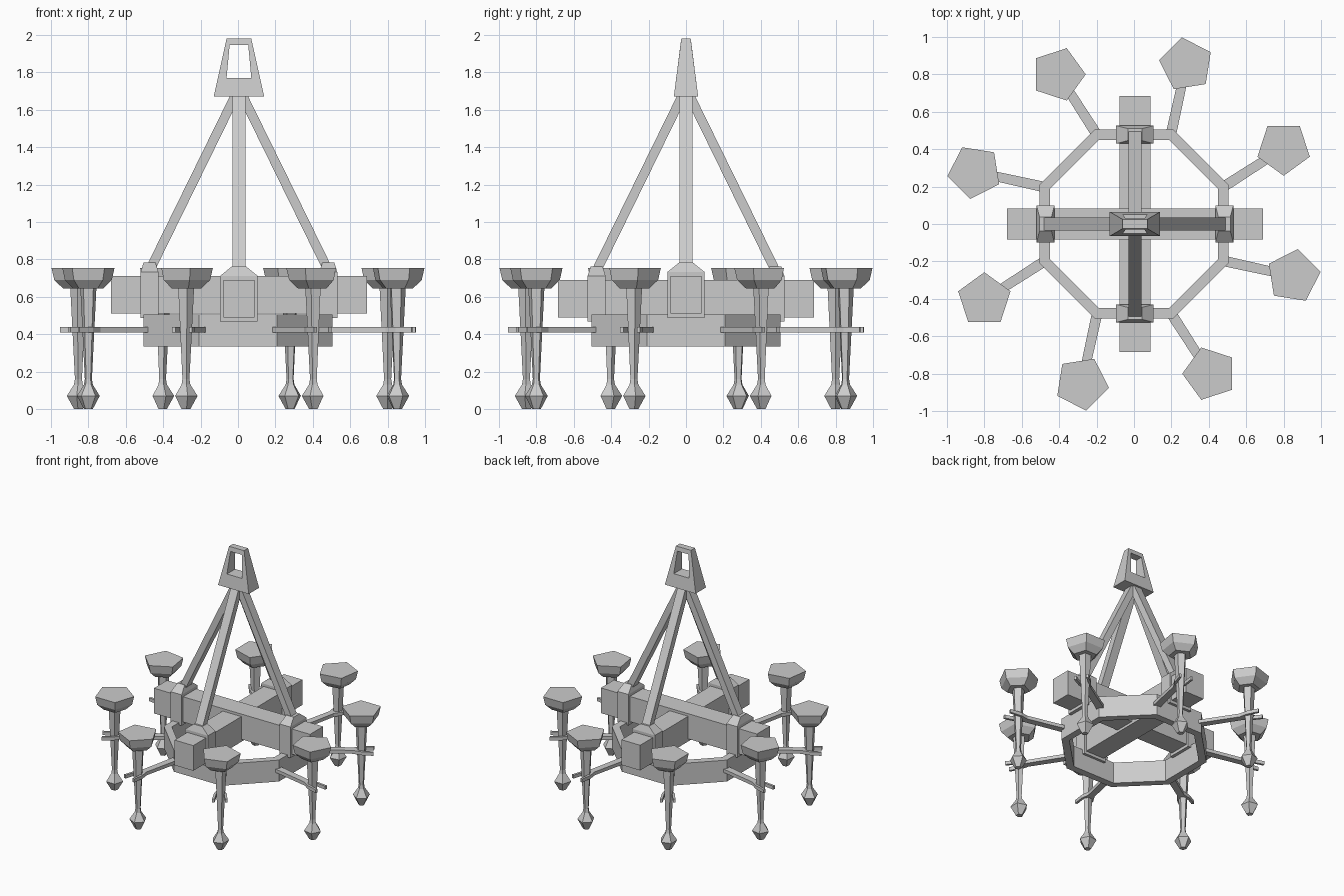
import bpy, bmesh
from math import pi, cos, sin, atan2, radians, hypot
from mathutils import Vector, Matrix

if "Cube" in bpy.data.objects:
    bpy.data.objects.remove(bpy.data.objects["Cube"])

OX = 0.005          # slight sideways offset of the beams and hanger


def add(name, verts, faces, mat=None):
    me = bpy.data.meshes.new(name)
    me.from_pydata([tuple(v) for v in verts], [], faces)
    bm = bmesh.new()
    bm.from_mesh(me)
    bmesh.ops.recalc_face_normals(bm, faces=bm.faces)
    bm.to_mesh(me)
    bm.free()
    ob = bpy.data.objects.new(name, me)
    if mat:
        ob.matrix_world = mat
    bpy.context.collection.objects.link(ob)
    return ob


def loft(name, rings, mat=None, closed=False):
    """Skin a list of equal-length point loops; cap the ends or close the loop."""
    n, m = len(rings[0]), len(rings)
    verts = [p for r in rings for p in r]
    faces = []
    for i in range(m if closed else m - 1):
        a, b = i * n, (i + 1) % m * n
        faces += [(a + j, a + (j + 1) % n, b + (j + 1) % n, b + j) for j in range(n)]
    if not closed:
        faces += [tuple(range(n)), tuple(range((m - 1) * n, m * n))]
    return add(name, verts, faces, mat)


def rect(hx, hy, z):
    return [(-hx, -hy, z), (hx, -hy, z), (hx, hy, z), (-hx, hy, z)]


def ngon(r, z, n, start):
    return [(r * cos(start + 2 * pi * k / n), r * sin(start + 2 * pi * k / n), z) for k in range(n)]


shift = Matrix.Translation((OX, 0, 0))

# Crossed beams, one slightly higher than the other
for name, ang, z in (("cross_beam_x", 0, 0.51), ("cross_beam_y", pi / 2, 0.49)):
    loft(name, [rect(0.685, 0.082, z), rect(0.685, 0.082, z + 0.2)],
         shift @ Matrix.Rotation(ang, 4, 'Z'))

# Beam clamps with tapered caps, and the sloping rods up to the hanger
for k in range(4):
    rot = shift @ Matrix.Rotation(k * pi / 2, 4, 'Z')
    dz = 0 if k % 2 == 0 else -0.02
    loft(f"beam_clamp_{k}",
         [rect(0.048, 0.1, 0.487), rect(0.048, 0.1, 0.732), rect(0.032, 0.038, 0.782)],
         rot @ Matrix.Translation((0.478, 0, dz)))
    lo, hi = Vector((0.478, 0, 0.74)), Vector((0.012, 0, 1.69))
    d = (hi - lo).normalized()
    u, v = Vector((d.z, 0, -d.x)) * 0.025, Vector((0, 0.034, 0))
    loft(f"hanging_rod_{k}",
         [[p - u - v, p + u - v, p + u + v, p - u + v] for p in (lo, hi)], rot)

# Hanger: tapered loop with an opening through it
outer = [(-0.135, 1.67, 0.065), (0.135, 1.67, 0.065), (0.066, 1.98, 0.025), (-0.066, 1.98, 0.025)]
inner = [(-0.066, 1.77, 0.052), (0.066, 1.77, 0.052), (0.05, 1.945, 0.03), (-0.05, 1.945, 0.03)]
loft("top_hanger", [[(o[0], -o[2], o[1]), (i[0], -i[2], i[1]), (i[0], i[2], i[1]), (o[0], o[2], o[1])]
                    for o, i in zip(outer, inner)], shift, closed=True)

# Octagonal ring under the beams
c = cos(pi / 8)
profile = [(0.505, 0.335), (0.505, 0.505), (0.45, 0.505), (0.45, 0.335)]
ring = []
for k in range(8):
    a = pi / 8 + k * pi / 4
    ring.append([(r / c * cos(a), r / c * sin(a), z) for r, z in profile])
loft("octagon_ring", ring, closed=True)

# Eight forked arms and five-sided torches
torch = [(0.025, 0), (0.064, 0.07), (0.025, 0.13), (0.02, 0.16),
         (0.045, 0.645), (0.085, 0.645), (0.132, 0.69), (0.147, 0.755)]
start, seat = Vector((0.475, 0.197)), Vector((0.80, 0.405))
L = (seat - start).length
half = [(0, 0.028), (L - 0.06, 0.025), (L, 0.047), (L + 0.09, 0.055),
        (L + 0.09, 0.037), (L + 0.01, 0.03), (L - 0.035, 0)]
outline = half + [(x, -y) for x, y in half[-2::-1]]
arm_ang = atan2(seat.y - start.y, seat.x - start.x)
for k in range(8):
    rot = Matrix.Rotation(k * pi / 4, 4, 'Z')
    loft(f"torch_arm_{k}", [[(x, y, z) for x, y in outline] for z in (0.41, 0.437)],
         rot @ Matrix.Translation((start.x, start.y, 0)) @ Matrix.Rotation(arm_ang, 4, 'Z'))
    loft(f"torch_{k}", [ngon(r, z, 5, -pi / 2) for r, z in torch],
         rot @ Matrix.Translation((seat.x, seat.y, 0)))
